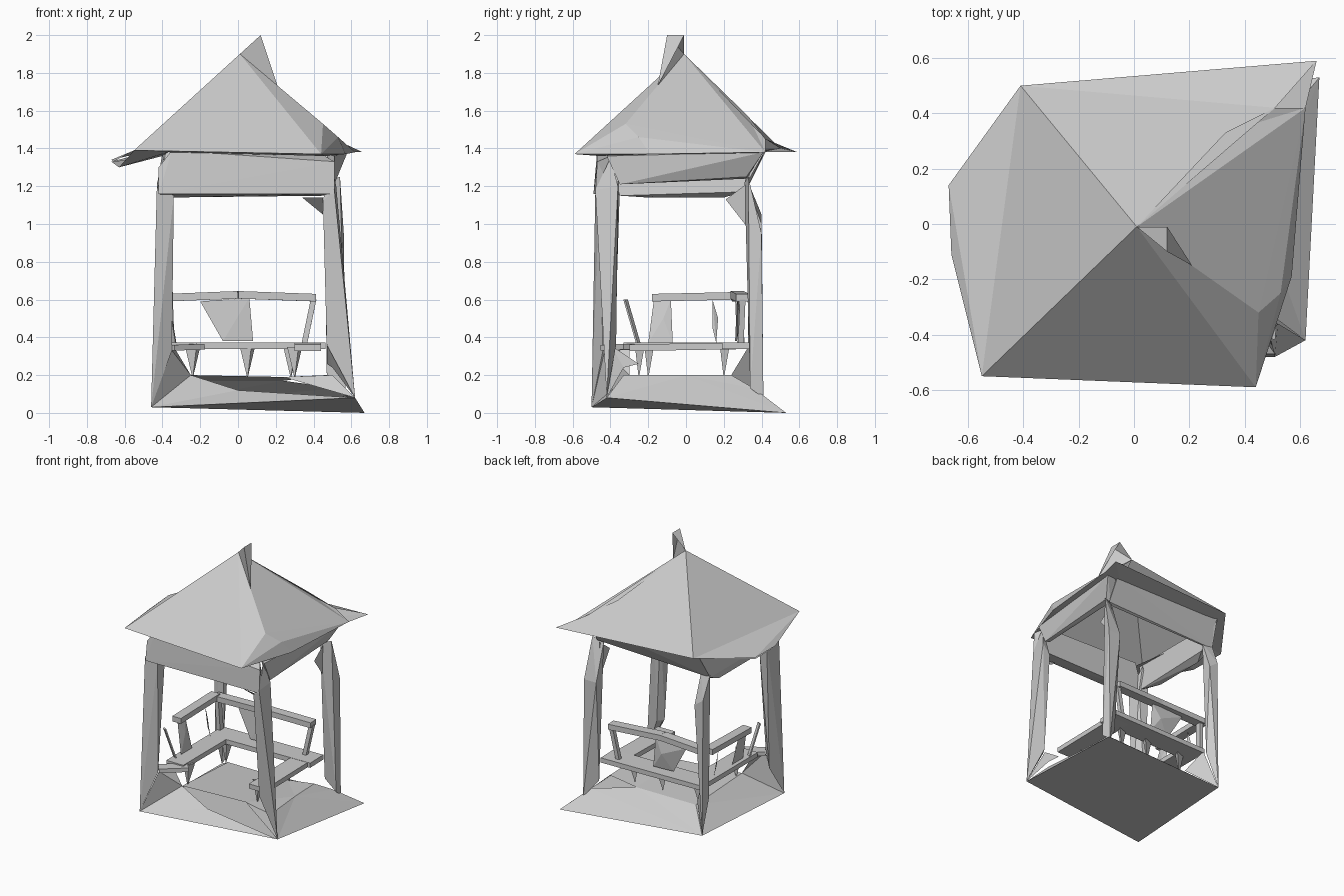
import bpy, bmesh
from mathutils import Vector


def sheet(name, verts, faces):
    me = bpy.data.meshes.new(name)
    me.from_pydata(verts, [], faces)
    ob = bpy.data.objects.new(name, me)
    bpy.context.collection.objects.link(ob)
    return ob


def hull(name, pts):
    bm = bmesh.new()
    for p in pts:
        bm.verts.new(p)
    bmesh.ops.convex_hull(bm, input=bm.verts)
    loose = [v for v in bm.verts if not v.link_faces]
    bmesh.ops.delete(bm, geom=loose, context='VERTS')
    me = bpy.data.meshes.new(name)
    bm.to_mesh(me)
    bm.free()
    ob = bpy.data.objects.new(name, me)
    bpy.context.collection.objects.link(ob)
    return ob


def beam(name, a, b, w, h):
    """Flat bar from a to b, w wide on plan and h deep."""
    a, b = Vector(a), Vector(b)
    d = (b - a).normalized()
    side = d.cross(Vector((0, 0, 1)))
    side = side.normalized() * w / 2 if side.length > 0.3 else Vector((w / 2, 0, 0))
    up = side.cross(d).normalized() * h / 2
    return hull(name, [p + s * side + t * up for p in (a, b)
                       for s in (-1, 1) for t in (-1, 1)])


# Roof: uneven pyramid with kinked eaves and a split back right corner
sheet("roof", [(.01, -.01, 1.9), (-.55, -.55, 1.39), (.44, -.59, 1.37), (.45, -.32, 1.53),
               (.53, -.25, 1.46), (.57, -.19, 1.37), (.62, .42, 1.38), (.33, .33, 1.57),
               (.66, .59, 1.38), (-.41, .5, 1.4), (-.67, .14, 1.34), (-.66, -.11, 1.33),
               (.51, .42, 1.45)],
      [(0, 1, 2), (0, 2, 3), (3, 2, 4), (2, 5, 4), (0, 3, 6), (3, 4, 6), (4, 5, 6),
       (0, 6, 7), (7, 6, 12), (0, 7, 12), (0, 12, 9), (9, 12, 8), (0, 9, 1), (1, 9, 10), (1, 10, 11)])

# Finial: bent plate leaning off the peak
sheet("finial", [(.01, -.01, 1.9), (.12, -.01, 2), (.12, -.1, 2), (.21, -.15, 1.73)],
      [(0, 2, 1), (0, 3, 2), (1, 2, 3)])

# Soffit: ring from the eaves back to the top of the frieze
eave = [(-.55, -.55, 1.39), (.44, -.59, 1.37), (.57, -.19, 1.37), (.62, .42, 1.38),
        (.66, .59, 1.38), (-.41, .5, 1.4), (-.67, .14, 1.33), (-.63, -.11, 1.3)]
inner = [(-.37, -.47, 1.38), (.46, -.46, 1.36), (.5, -.2, 1.37), (.5, .3, 1.37),
         (.46, .4, 1.38), (-.37, .4, 1.38), (-.4, .14, 1.36), (-.4, -.11, 1.36)]
sheet("soffit", eave + inner, [(i, (i + 1) % 8, 8 + (i + 1) % 8, 8 + i) for i in range(8)])

# Frieze panels under the roof
hull("front_frieze", [(-.42, -.49, 1.16), (.51, -.48, 1.16), (.51, -.47, 1.33), (-.35, -.47, 1.39),
                      (-.42, -.47, 1.3), (-.4, -.38, 1.14), (.48, -.38, 1.15), (-.35, -.4, 1.38), (.46, -.4, 1.36)])
hull("right_frieze", [(.51, -.42, 1.36), (.58, .41, 1.38), (.51, -.35, 1.21), (.52, .32, 1.25),
                      (.47, -.35, 1.22), (.48, .32, 1.24), (.47, -.4, 1.37), (.5, .4, 1.38)])
hull("left_frieze", [(-.43, -.4, 1.2), (-.43, .33, 1.2), (-.41, -.2, 1.14), (-.41, .2, 1.14),
                     (-.36, -.35, 1.15), (-.36, .3, 1.17), (-.4, -.42, 1.38), (-.4, .42, 1.38)])
hull("back_frieze", [(-.42, .33, 1.2), (.5, .33, 1.23), (-.4, .42, 1.39), (.5, .42, 1.39),
                     (-.35, .32, 1.2), (.46, .31, 1.22), (-.38, .36, 1.39), (.48, .36, 1.39)])
sheet("right_brace", [(.45, -.36, 1.05), (.45, -.46, 1.14), (.34, -.44, 1.14)], [(0, 1, 2)])
sheet("back_brace", [(.47, .35, .95), (.48, .33, 1.22), (.48, .21, 1.13)], [(0, 1, 2)])

# Corner posts, with flared feet
hull("front_left_post", [(-.46, -.5, .03), (-.35, -.44, .33), (-.42, -.38, .25), (-.43, -.48, 1.18),
                         (-.34, -.46, 1.15), (-.42, -.35, 1.2), (-.35, -.36, 1.15), (-.38, -.36, 1.35)])
hull("front_right_post", [(.62, -.42, .08), (.47, -.42, .36), (.5, -.37, .36), (.51, -.48, 1.18),
                          (.45, -.46, 1.12), (.52, -.36, 1.2), (.46, -.36, 1.12), (.49, -.4, 1.35)])
hull("back_right_post", [(.56, .41, .08), (.47, .35, .2), (.57, .34, .13), (.56, .4, .95),
                         (.46, .35, .95), (.54, .33, 1.25), (.46, .31, 1.22), (.46, .4, .95)])
hull("back_left_post", [(-.42, .41, .05), (-.36, .35, .33), (-.42, .33, .3), (-.42, .4, 1.05),
                        (-.43, .33, 1.22), (-.35, .32, 1.22), (-.35, .4, 1)])

# Base: bottom sheet with sloping skirts up to a raised floor
sheet("base", [(-.46, -.5, .03), (.62, -.42, .08), (.67, .53, 0), (-.42, .41, .05),
               (-.25, -.3, .2), (.24, -.25, .19), (.5, -.33, .2), (.47, 0, .2), (.46, .24, .2),
               (.24, .24, .17), (-.25, .24, .17), (.53, .36, .13), (0, -.36, .12)],
      [(0, 3, 2, 1), (0, 12, 4), (0, 1, 12), (1, 7, 6), (1, 2, 7), (2, 11, 7), (7, 11, 8),
       (2, 3, 11), (3, 9, 11), (3, 10, 9), (0, 4, 10), (0, 10, 3), (1, 6, 5), (5, 6, 7), (5, 7, 9),
       (7, 8, 9), (4, 5, 9, 10)])

# Skirt wedges linking the floor to the seats
sheet("seat_wedges", [(-.46, -.5, .03), (-.25, -.3, .2), (-.35, -.43, .33), (-.34, -.3, .35),
                      (.62, -.42, .08), (.5, -.33, .24), (.47, -.25, .26), (.47, -.4, .36),
                      (-.42, .41, .05), (-.26, .24, .2), (-.35, .33, .35)],
      [(0, 1, 2), (2, 1, 3), (4, 7, 5), (5, 7, 6), (8, 10, 9)])

# Benches along three sides and the front sill
seat = .355
beam("front_sill", (-.36, -.42, .345), (-.2, -.3, .35), .08, .03)
beam("left_seat", (-.29, -.33, seat), (-.29, .33, seat), .14, .035)
beam("back_seat", (-.36, .25, seat), (.46, .27, seat), .16, .035)
beam("right_seat", (.37, -.3, seat - .01), (.37, .3, seat), .14, .035)

# Seat supports
for x, y in ((-.24, -.25), (-.24, .2), (.05, .2), (.28, .2), (.3, -.2)):
    hull("seat_leg", [(x - .04, y, .35), (x + .04, y + .03, .35), (x + .02, y - .02, .35), (x, y, .18)])

# Backrest rails
beam("left_rail", (-.38, -.18, .61), (-.38, .28, .62), .07, .04)
beam("back_rail_left", (-.38, .28, .61), (0, .27, .625), .07, .04)
beam("back_rail_right", (0, .27, .625), (.41, .3, .61), .07, .04)

# Backrest slats
hull("back_panel", [(-.2, .28, .59), (.06, .27, .61), (.08, .27, .38), (-.08, .26, .38), (0, .29, .5)])
beam("right_slat", (.4, .3, .6), (.35, .29, .36), .03, .03)
beam("corner_slat", (-.36, .28, .6), (-.35, .29, .36), .03, .04)
hull("left_panel", [(-.38, -.17, .6), (-.38, -.08, .6), (-.33, -.07, .37), (-.33, -.2, .37), (-.35, -.12, .5)])
hull("left_slat", [(-.37, .14, .6), (-.37, .17, .5), (-.34, .16, .37), (-.35, .14, .45)])
beam("front_slat", (-.38, -.32, .6), (-.34, -.25, .36), .03, .01)
